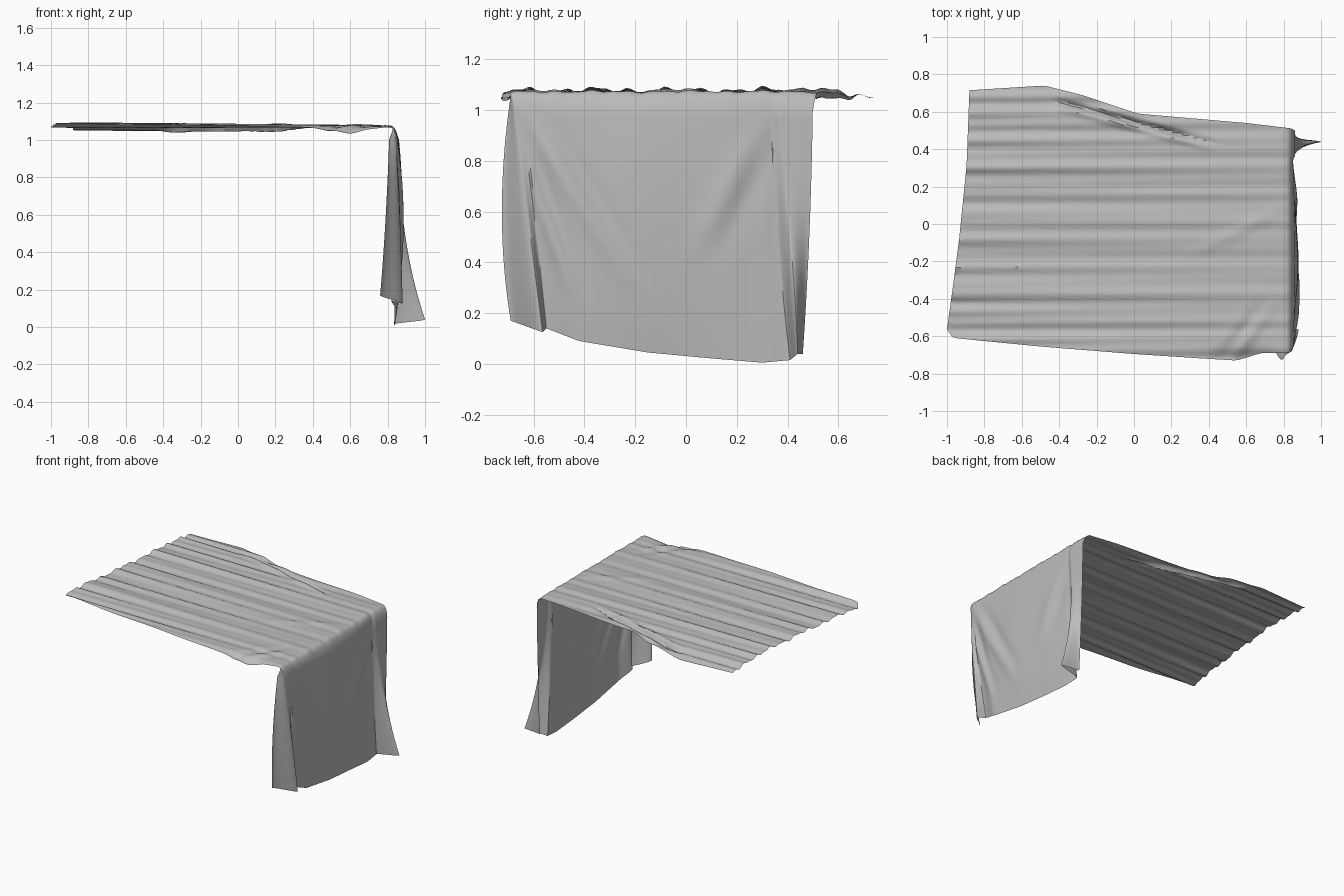
import bpy, bmesh, math
from mathutils import Vector

if "Cube" in bpy.data.objects:
    bpy.data.objects.remove(bpy.data.objects["Cube"])


def lerp(a, b, t):
    return a + (b - a) * t


def along(pts, x):
    """Piecewise linear height of a profile given as (position, value) pairs."""
    if x <= pts[0][0]:
        return pts[0][1]
    for (x0, y0), (x1, y1) in zip(pts, pts[1:]):
        if x <= x1:
            return lerp(y0, y1, (x - x0) / (x1 - x0))
    return pts[-1][1]


def bump(d, w):
    return math.exp(-(d / w) ** 2)


def line_dist(px, py, a, b):
    """Position along a line (0-1) and signed distance from it."""
    dx, dy = b[0] - a[0], b[1] - a[1]
    n = math.hypot(dx, dy)
    return ((px - a[0]) * dx + (py - a[1]) * dy) / n ** 2, ((py - a[1]) * dx - (px - a[0]) * dy) / n


# Outline of the flat part of the cloth
FRONT = [(-1, -.59), (-.96, -.61), (-.5, -.655), (.0, -.695), (.38, -.72), (.55, -.73), (.68, -.69), (.85, -.69)]
BACK = [(-.88, .715), (-.48, .74), (-.28, .69), (.02, .59), (.6, .54), (.81, .515), (.85, .51)]
LEFT = [(0, -.97), (.02, -1), (.4, -.935), (.7, -.895), (1, -.88)]
EDGE_X = .815

# Hanging part: x, y, z of each vertical fold at its top, middle and hem
FOLDS = [
    ((.81, -.69, 1.06), (.79, -.725, .6), (.76, -.69, .17)),
    ((.84, -.685, 1.06), (.865, -.625, .6), (.88, -.565, .125)),
    ((.85, -.66, 1.06), (.85, -.60, .6), (.82, -.55, .14)),
    ((.855, -.5, 1.06), (.87, -.47, .55), (.85, -.42, .09)),
    ((.855, -.2, 1.06), (.88, -.2, .55), (.845, -.15, .045)),
    ((.855, .1, 1.06), (.865, .1, .53), (.84, .12, .02)),
    ((.85, .3, 1.06), (.85, .3, .53), (.84, .3, .005)),
    ((.85, .335, 1.06), (.845, .36, .53), (.835, .41, .015)),
    ((.862, .36, 1.06), (.89, .41, .52), (1.0, .44, .04)),
    ((.86, .5, 1.06), (.86, .487, .54), (.86, .46, .04)),
]
SUB, TOP_ROWS, DROP_ROWS = 16, 70, 40


def fold_point(s, level):
    k = min(int(s), len(FOLDS) - 2)
    t = s - k
    a, b = Vector(FOLDS[k][level]), Vector(FOLDS[k + 1][level])
    p = a.lerp(b, t)
    p.x = lerp(a.x, b.x, lerp(t, t * t * (3 - 2 * t), .7))
    return p


def top_point(u, v):
    x = lerp(along(LEFT, v), EDGE_X, u)
    y = lerp(along(FRONT, x), along(BACK, x), v)
    # Long ripples, strongest at the free end
    amp = lerp(1, .35, u)
    z = 1.079 - .006 * u
    z += amp * (.007 * math.sin(47 * y + .6 * x) + .005 * math.sin(83 * y + 1.3 - .8 * x) + .005 * math.sin(19 * y + 2))
    # Sagging back flap
    z -= .03 * max(0, min(1, (y - .5) / .22))
    # Slanted overlap at the back
    t, d = line_dist(x, y, (-.43, .65), (.43, .42))
    mask = math.sin(math.pi * t) ** .5 if 0 < t < 1 else 0
    z += mask * (.014 * bump(d + .018, .02) - .028 * bump(d - .012, .014))
    # Drooping front corner and the creases pulled from it
    z -= .035 * bump(x - .6, .16) * bump(y + .73, .07)
    t, d = line_dist(x, y, (.5, -.72), (.72, -.42))
    z -= .008 * bump(t - .4, .5) * math.sin(d * 55) * bump(d, .08)
    t, d = line_dist(x, y, (.2, -.22), (.81, .09))
    z += .007 * bump(t - .6, .4) * bump(d, .03)
    return Vector((x, y, min(z, 1.1)))


def drop_point(s, t, start):
    a, b, c = (fold_point(s, i) for i in range(3))
    p = a * (2 * (t - .5) * (t - 1)) + b * (4 * t * (1 - t)) + c * (2 * t * (t - .5))
    # Diagonal drapes from the two upper corners
    for p0, p1, w, h in (((-.67, 1.05), (-.18, .25), .04, .014), ((-.69, .95), (-.42, .2), .03, .012),
                         ((.32, 1.0), (.02, .4), .05, .010)):
        f, d = line_dist(p.y, p.z, p0, p1)
        if 0 < f < 1 and 2 < s < 7:
            p.x += h * math.sin(math.pi * f) * (bump(d, w) - .7 * bump(d - 1.6 * w, w))
    # Rounded bend over the edge
    k = min(1, t / .06)
    bend = start + Vector((.024 * math.sin(k * math.pi / 2), 0, -.012 * k))
    return bend.lerp(p, k * k) if k < 1 else p


# Cloth: one continuous sheet, flat and then hanging
cols = [j / SUB for j in range(SUB * (len(FOLDS) - 1) + 1)]
y0, y1 = FOLDS[0][0][1], FOLDS[-1][0][1]
vs = [(fold_point(s, 0).y - y0) / (y1 - y0) for s in cols]
rows = [[top_point(i / TOP_ROWS, v) for v in vs] for i in range(TOP_ROWS + 1)]
edge = rows[-1]
ts = [.015, .03, .045] + [lerp(.06, 1, i / DROP_ROWS) for i in range(DROP_ROWS + 1)]
rows += [[drop_point(s, t, e) for s, e in zip(cols, edge)] for t in ts]

bm = bmesh.new()
grid = [[bm.verts.new(p) for p in row] for row in rows]
for r0, r1 in zip(grid, grid[1:]):
    for j in range(len(cols) - 1):
        bm.faces.new((r0[j], r1[j], r1[j + 1], r0[j + 1]))
mesh = bpy.data.meshes.new("draped_cloth")
bm.to_mesh(mesh)
bm.free()

grey = bpy.data.materials.new("cloth_grey")
grey.diffuse_color = (.5, .5, .5, 1)
grey.use_nodes = True
grey.node_tree.nodes["Principled BSDF"].inputs["Base Color"].default_value = grey.diffuse_color
mesh.materials.append(grey)
cloth = bpy.data.objects.new("draped_cloth", mesh)
bpy.context.collection.objects.link(cloth)
bpy.context.view_layer.objects.active = cloth
cloth.select_set(True)
bpy.ops.object.shade_smooth_by_angle(angle=math.radians(40))
